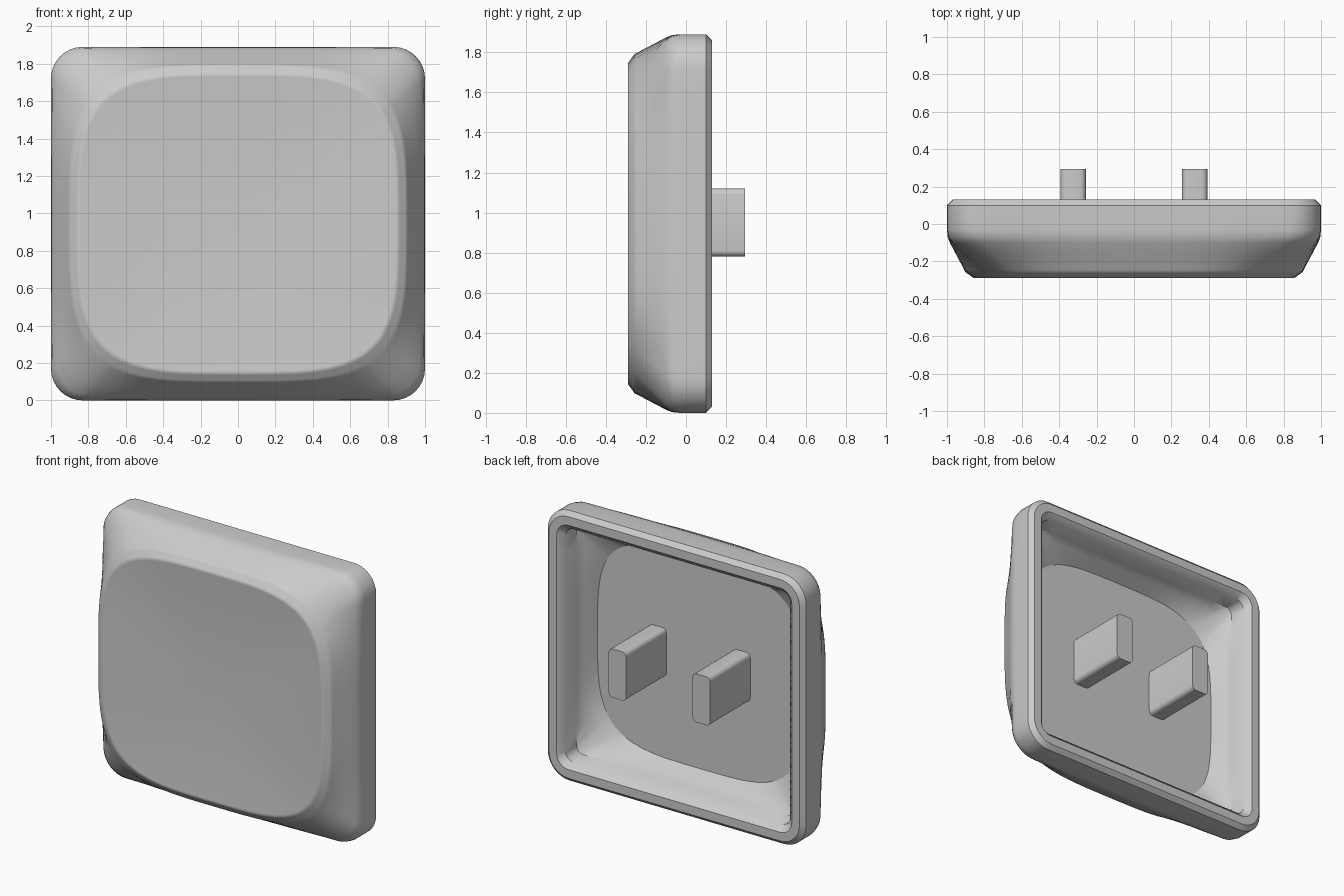
import bpy, bmesh, math

cube = bpy.data.objects.get("Cube")
if cube:
    bpy.data.objects.remove(cube)

HX, HZ = 1.0, 0.945          # half width and half height of the skirt

grey = bpy.data.materials.new("light_grey")
grey.use_nodes = True
colour = (0.6, 0.6, 0.6, 1)
grey.diffuse_color = colour
grey.node_tree.nodes["Principled BSDF"].inputs["Base Color"].default_value = colour


def rounded_outline(inset, radius, side=14, arc=8):
    """Rounded rectangle, counter-clockwise in x and z."""
    hx, hz = HX - inset, HZ - inset
    corners = []
    for k, (sx, sz) in enumerate([(1, 1), (-1, 1), (-1, -1), (1, -1)]):
        cx, cz = sx * (hx - radius), sz * (hz - radius)
        corners.append([(cx + radius * math.cos(a), cz + radius * math.sin(a))
                        for a in [(k + i / arc) * math.pi / 2 for i in range(arc + 1)]])
    pts = []
    for k, c in enumerate(corners):
        (x0, z0), (x1, z1) = c[-1], corners[(k + 1) % 4][0]
        pts += c
        pts += [(x0 + (x1 - x0) * i / side, z0 + (z1 - z0) * i / side) for i in range(1, side)]
    return pts


def soft_outline(inset, power=3.8):
    """Soft-cornered outline on the same rays as the rounded rectangle."""
    hx, hz = HX - inset, HZ - inset
    pts = []
    for x, z in rounded_outline(0, 0.17):
        s = (abs(x / hx) ** power + abs(z / hz) ** power) ** (-1 / power)
        pts.append((x * s, z * s))
    return pts


def blend(a, b, t):
    return [(p[0] + (q[0] - p[0]) * t, p[1] + (q[1] - p[1]) * t) for p, q in zip(a, b)]


def finish(bm, name):
    bmesh.ops.recalc_face_normals(bm, faces=bm.faces)
    mesh = bpy.data.meshes.new(name)
    bm.to_mesh(mesh)
    bm.free()
    obj = bpy.data.objects.new(name, mesh)
    bpy.context.collection.objects.link(obj)
    mesh.materials.append(grey)
    bpy.ops.object.select_all(action='DESELECT')
    obj.select_set(True)
    bpy.context.view_layer.objects.active = obj
    bpy.ops.object.shade_smooth_by_angle(angle=math.radians(40), keep_sharp_edges=True)


# Cap shell: rings from the dished front, round the skirt, into the hollow back
skirt, face_edge, face_rim = rounded_outline(0, 0.17), soft_outline(0.098), soft_outline(0.145)
rings = []
for r in (0.1, 0.25, 0.4, 0.55, 0.7, 0.85, 0.95, 0.985, 1.0):
    rings.append(([(x * r, z * r) for x, z in face_rim], -0.29 + 0.03 * (1 - r * r)))
rings += [(blend(face_rim, face_edge, t), -0.29 + 0.033 * t) for t in (0.2, 0.8, 1)]
for t, y in ((0.06, -0.245), (0.3, -0.2), (0.57, -0.15), (0.84, -0.1), (0.96, -0.07), (1, -0.03)):
    rings.append((blend(face_edge, skirt, t), y))
rings += [(skirt, 0.1), (rounded_outline(0.03, 0.15), 0.13)]
inner_wall, ceiling_edge = rounded_outline(0.14, 0.05), soft_outline(0.21)
rings += [(rounded_outline(0.09, 0.09), 0.13), (rounded_outline(0.13, 0.06), 0.09),
          (inner_wall, -0.02)]
rings += [(blend(inner_wall, ceiling_edge, t), -0.02 - 0.13 * t) for t in (0.33, 0.67, 1)]

bm = bmesh.new()
loops = [[bm.verts.new((x, y, z + HZ)) for x, z in pts] for pts, y in rings]
for a, b in zip(loops, loops[1:]):
    n = len(a)
    for i in range(n):
        bm.faces.new((a[i], a[(i + 1) % n], b[(i + 1) % n], b[i]))
bm.faces.new(loops[0])
ceiling = bm.faces.new(loops[-1])
for e in ceiling.edges:
    e.smooth = False
finish(bm, "cap_shell")

# Two mounting stems with rounded long edges
for name, side in (("left_stem", 1), ("right_stem", -1)):
    bm = bmesh.new()
    bmesh.ops.create_cube(bm, size=1)
    for v in bm.verts:
        v.co = (side * 0.325 + v.co.x * 0.135, 0.065 + v.co.y * 0.46, 0.95 + v.co.z * 0.34)
    long_edges = [e for e in bm.edges if abs(e.verts[0].co.y - e.verts[1].co.y) > 0.1]
    bmesh.ops.bevel(bm, geom=long_edges, offset=0.03, segments=4, profile=0.5, affect='EDGES')
    finish(bm, name)
